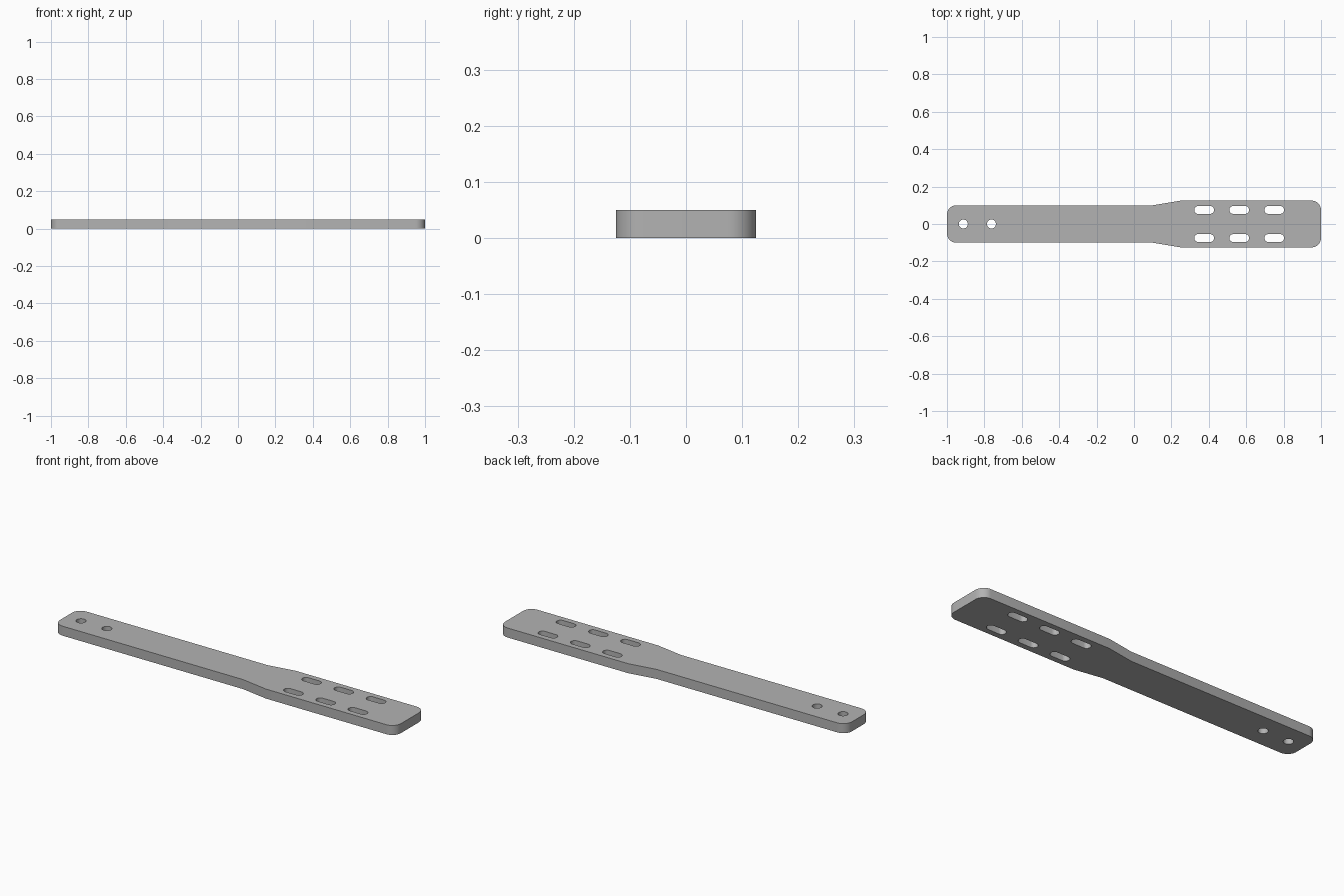
import bpy
import bmesh
from math import cos, sin, pi, radians

cube = bpy.data.objects.get("Cube")
if cube:
    bpy.data.objects.remove(cube, do_unlink=True)

THICKNESS = 0.05
ARC_STEPS = 10


def arc(cx, cy, radius, start, end, steps=ARC_STEPS):
    """Points along an arc, angles in degrees."""
    angles = [radians(start + (end - start) * i / steps) for i in range(steps + 1)]
    return [(cx + radius * cos(a), cy + radius * sin(a)) for a in angles]


def slot(cx, cy, length, radius):
    """Outline of a round-ended slot along x."""
    reach = length / 2 - radius
    return (arc(cx + reach, cy, radius, -90, 90)
            + arc(cx - reach, cy, radius, 90, 270))


def hole(cx, cy, radius):
    return arc(cx, cy, radius, 0, 360, 24)[:-1]


def add_loop(bm, points):
    verts = [bm.verts.new((x, y, 0)) for x, y in points]
    return [bm.edges.new((v, verts[i - 1])) for i, v in enumerate(verts)]


# Outline: narrow handle, short taper, wide paddle, all corners rounded
corner = 0.05
narrow, wide = 0.1, 0.125
upper = (arc(1 - corner, wide - corner, corner, 0, 90)
         + [(0.25, wide), (0.1, narrow)]
         + arc(-1 + corner, narrow - corner, corner, 90, 180))
outline = upper + [(x, -y) for x, y in reversed(upper)]

# Two bolt holes in the handle, six slots in the paddle
cutouts = [hole(x, 0, 0.024) for x in (-0.9125, -0.7625)]
cutouts += [slot(x, y, 0.106, 0.021)
            for x in (0.375, 0.5625, 0.75) for y in (-0.075, 0.075)]

# Fill the flat profile around the cutouts, then extrude it
bm = bmesh.new()
edges = []
for loop in [outline] + cutouts:
    edges += add_loop(bm, loop)
bmesh.ops.triangle_fill(bm, edges=edges, use_beauty=True, use_dissolve=False)
result = bmesh.ops.extrude_face_region(bm, geom=bm.faces[:], use_keep_orig=True)
top = [v for v in result["geom"] if isinstance(v, bmesh.types.BMVert)]
bmesh.ops.translate(bm, verts=top, vec=(0, 0, THICKNESS))
bmesh.ops.recalc_face_normals(bm, faces=bm.faces[:])

mesh = bpy.data.meshes.new("slotted_plate")
bm.to_mesh(mesh)
bm.free()
plate = bpy.data.objects.new("slotted_plate", mesh)
bpy.context.collection.objects.link(plate)

# Plain grey material
grey = bpy.data.materials.new("plain_grey")
grey.use_nodes = True
colour = (0.45, 0.45, 0.45, 1)
grey.diffuse_color = colour
grey.node_tree.nodes["Principled BSDF"].inputs["Base Color"].default_value = colour
mesh.materials.append(grey)

# Smooth rounded walls, crisp rims
bpy.ops.object.select_all(action="DESELECT")
plate.select_set(True)
bpy.context.view_layer.objects.active = plate
bpy.ops.object.shade_smooth_by_angle(angle=radians(30))
